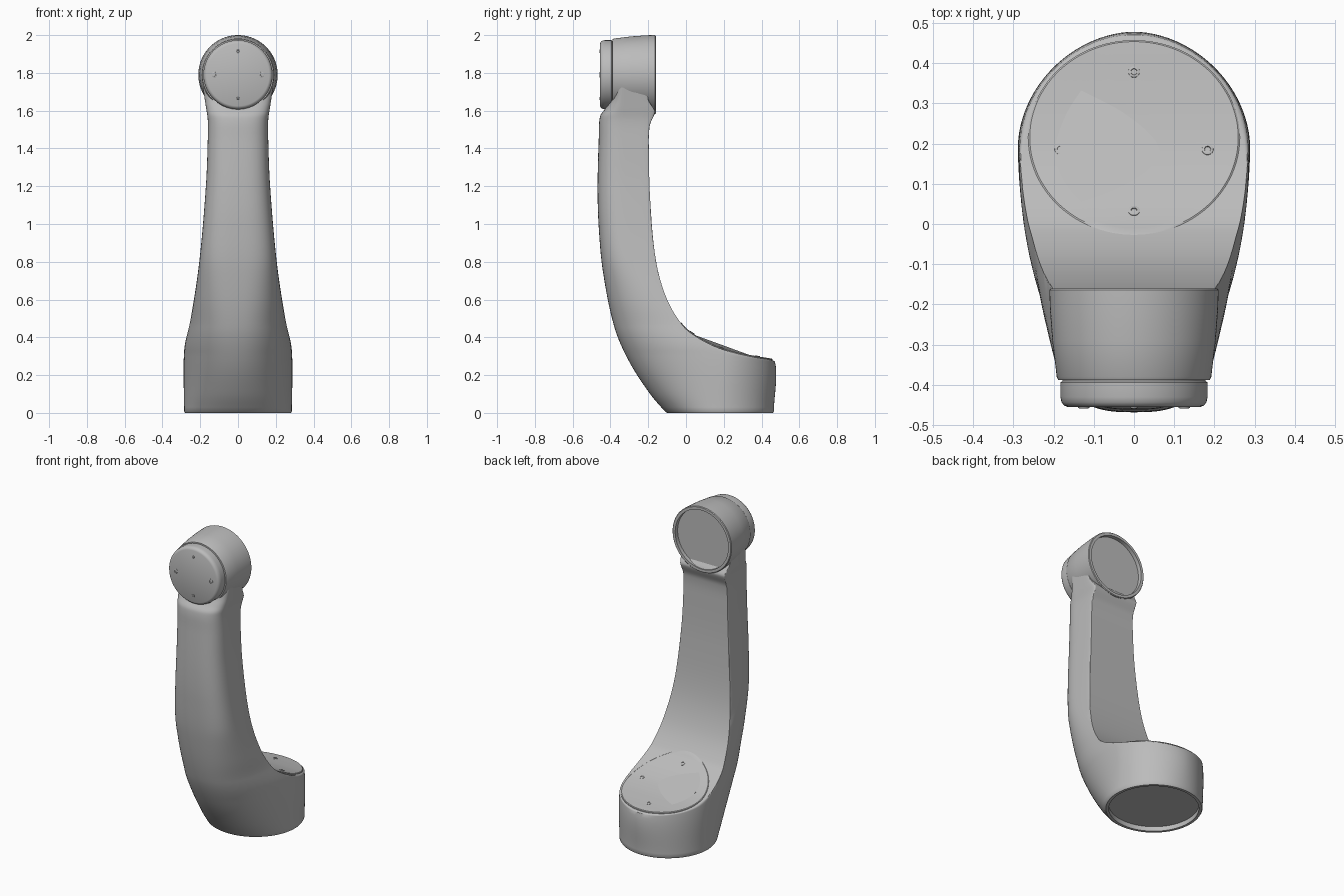
import bpy, bmesh, math
from mathutils import Matrix, Vector

cube = bpy.data.objects.get("Cube")
if cube:
    bpy.data.objects.remove(cube)

grey = bpy.data.materials.new("plain grey")
grey.use_nodes = True
colour = (0.5, 0.5, 0.5, 1)
grey.diffuse_color = colour
grey.node_tree.nodes["Principled BSDF"].inputs["Base Color"].default_value = colour

SEG = 96


def curve(keys):
    """Smooth function through (position, value) keys."""
    def slope(i):
        a, b = keys[max(i - 1, 0)], keys[min(i + 1, len(keys) - 1)]
        return (b[1] - a[1]) / (b[0] - a[0])

    def value(z):
        if z <= keys[0][0]:
            return keys[0][1]
        for i in range(len(keys) - 1):
            (a, va), (b, vb) = keys[i], keys[i + 1]
            if z <= b:
                d = b - a
                t = (z - a) / d
                s = t * t * (3 - 2 * t)
                return (va + (vb - va) * s + d * slope(i) * t * (1 - t) ** 2
                        - d * slope(i + 1) * t * t * (1 - t))
        return keys[-1][1]
    return value


def loft(name, rings, matrix=Matrix()):
    """Skin a list of closed rings, close both ends and smooth the result."""
    bm = bmesh.new()
    loops = [[bm.verts.new(p) for p in ring] for ring in rings]
    for low, high in zip(loops, loops[1:]):
        for j in range(len(low)):
            k = (j + 1) % len(low)
            bm.faces.new((low[j], low[k], high[k], high[j]))
    bm.faces.new(loops[0][::-1])
    bm.faces.new(loops[-1])
    bmesh.ops.recalc_face_normals(bm, faces=bm.faces)
    mesh = bpy.data.meshes.new(name)
    bm.to_mesh(mesh)
    bm.free()
    mesh.materials.append(grey)
    obj = bpy.data.objects.new(name, mesh)
    obj.matrix_world = matrix
    bpy.context.collection.objects.link(obj)
    bpy.ops.object.select_all(action='DESELECT')
    obj.select_set(True)
    bpy.context.view_layer.objects.active = obj
    bpy.ops.object.shade_smooth_by_angle(angle=math.radians(32))
    return obj


def circle(r, h, count=SEG):
    angles = [math.tau * j / count for j in range(count)]
    return [(r * math.cos(a), r * math.sin(a), h) for a in angles]


def turned(name, profile, matrix, count=SEG):
    return loft(name, [circle(r, h, count) for r, h in profile], matrix)


# Arm: side profile, half width and roundness by height
front = curve([(0, -.105), (.1, -.19), (.27, -.3), (.45, -.378), (.75, -.44), (1, -.463),
               (1.2, -.468), (1.45, -.462), (1.57, -.455), (1.61, -.428), (1.66, -.4), (1.75, -.38)])
back = curve([(0, .6), (.26, .53), (.28, .46), (.295, .37), (.315, .27), (.345, .17), (.4, .06),
              (.46, -.015), (.6, -.1), (.8, -.158), (1.1, -.188), (1.4, -.197), (1.52, -.192),
              (1.58, -.168), (1.6, -.165), (1.66, -.2), (1.75, -.2)])
width = curve([(0, .285), (.33, .285), (.5, .25), (.8, .205), (1.2, .17), (1.45, .16),
               (1.55, .16), (1.62, .17), (1.75, .19)])
middle = curve([(0, .18), (.3, .18), (.45, .05), (.6, -.1), (.8, -.25), (1, -.3), (1.5, -.33)])
round_front = curve([(0, 2), (.3, 2.2), (.8, 2.8)])
round_back = curve([(0, 2), (.32, 2), (.6, 3.5), (1, 4)])


def power(v, n):
    return math.copysign(abs(v) ** (2 / n), v)


def arm_ring(z):
    ring = []
    mid, limit, blend = middle(z), back(z), .04
    for j in range(SEG):
        a = math.tau * j / SEG
        c, s = math.cos(a), math.sin(a)
        n = round_back(z) if s > 0 else round_front(z)
        depth = .285 if s > 0 else mid - front(z)
        y = mid + depth * power(s, n)
        # Soft cut along the inner side
        h = max(blend - abs(y - limit), 0) / blend
        y = min(y, limit) - h * h * blend / 4
        ring.append((width(z) * power(c, n), y, z))
    return ring


def base_ring(r, z):
    return [(x, y + .18, z) for x, y, z in circle(r, z)]


heights = [.008 + .264 * i / 12 for i in range(12)]
heights += [.272 + .2 * (i / 40) ** 1.5 for i in range(40)]
heights += [.472 + .028 * i for i in range(37)]
heights += [1.508 + .01 * i for i in range(25)]
recess = [base_ring(.263, .03), base_ring(.263, 0), base_ring(.28, 0)]
loft("arm", recess + [arm_ring(z) for z in heights])

# Upper joint housing with a recessed back, and its front cap
to_front = Matrix.Translation((0, 0, 1.79)) @ Matrix.Rotation(math.pi / 2, 4, 'X')
turned("upper_housing", [(.189, .185), (.189, .16), (.206, .16), (.21, .164), (.209, .21),
                         (.203, .29), (.192, .38), (.188, .388), (.18, .388)], to_front)
turned("front_cap", [(.178, .37), (.178, .39), (.183, .394), (.183, .43), (.18, .443),
                     (.174, .451), (.165, .455)], to_front)


def top_height(y):
    """Height of the inner side of the arm at y."""
    low, high = .26, .8
    for _ in range(40):
        z = (low + high) / 2
        low, high = (z, high) if back(z) > y else (low, z)
    return low


# Curved lid on the base
def lid_ring(f, lift):
    return [(.263 * x, .215 + .242 * y, top_height(.215 + .242 * y) + lift)
            for x, y, _ in circle(f, 0)]


loft("base_lid", [lid_ring(1, -.012), lid_ring(1, .003), lid_ring(.985, .006)]
     + [lid_ring(i / 14, .006) for i in range(13, 0, -1)] + [lid_ring(.01, .006)])

# Screw sockets on the cap and the lid
socket = [(.015, -.004), (.014, .002), (.012, .003), (.008, .003), (.007, -.001), (.001, -.001)]


def screw(name, place, normal, size=1):
    turn = normal.to_track_quat('Z', 'Y').to_matrix().to_4x4()
    turned(name, [(r * size, h) for r, h in socket], Matrix.Translation(place) @ turn, 20)


for i in range(4):
    c, s = round(math.cos(i * math.pi / 2)), round(math.sin(i * math.pi / 2))
    screw(f"cap_screw_{i + 1}", (.125 * c, -.455, 1.79 + .125 * s), Vector((0, -1, 0)),
          .6 if s else 1)
    y = .205 + .173 * s - (0 if s else .02)
    rise = (top_height(y + .01) - top_height(y - .01)) / .02
    screw(f"lid_screw_{i + 1}", (.183 * c, y, top_height(y) + .006), Vector((0, -rise, 1)))
